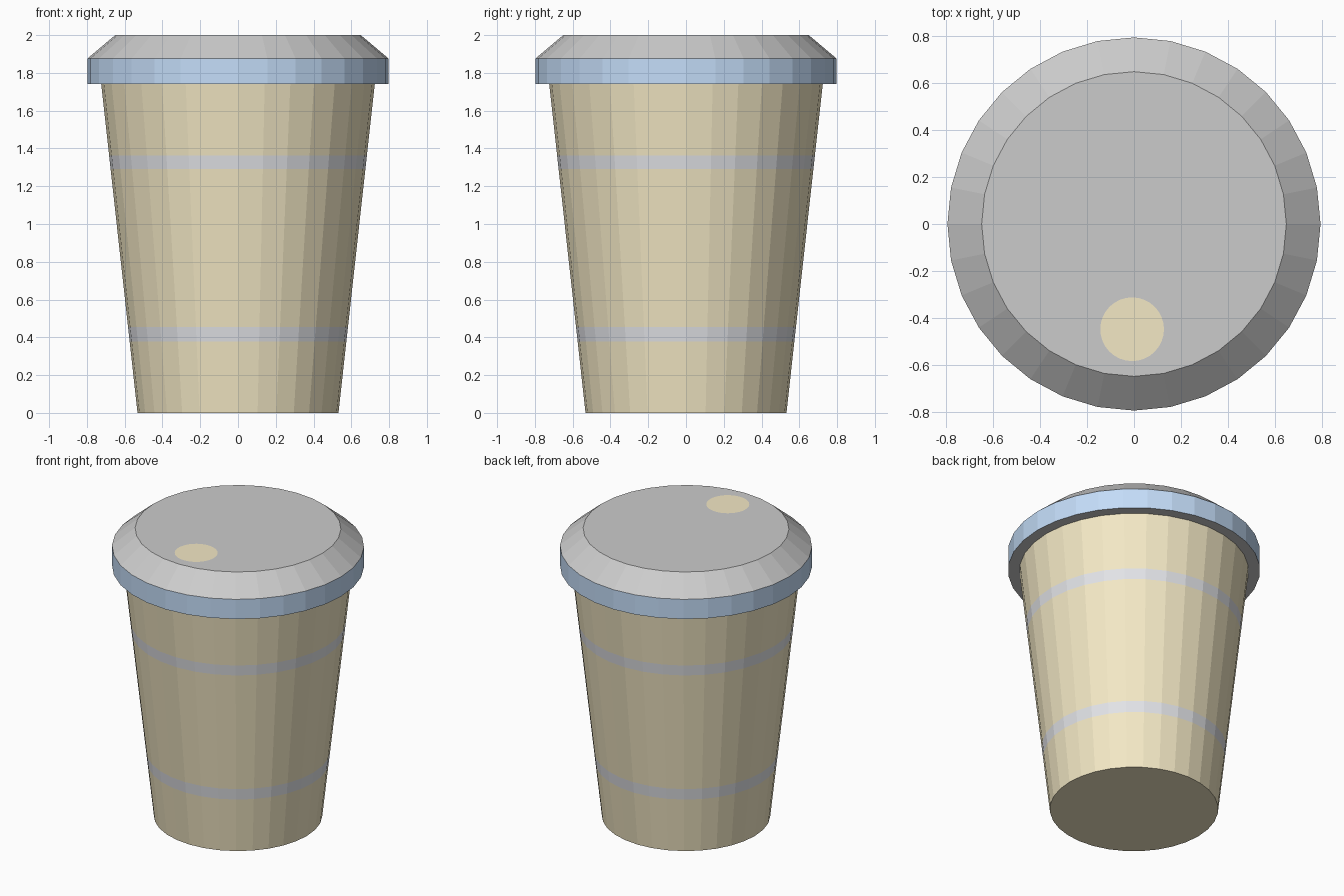
import bpy, bmesh
from math import sin, cos, tau

if "Cube" in bpy.data.objects:
    bpy.data.objects.remove(bpy.data.objects["Cube"])

SIDES = 32


def material(name, color):
    m = bpy.data.materials.new(name)
    m.diffuse_color = (*color, 1)
    m.use_nodes = True
    m.node_tree.nodes["Principled BSDF"].inputs["Base Color"].default_value = m.diffuse_color
    return m


kraft = material("kraft_tan", (0.90, 0.81, 0.56))
band = material("band_grey", (0.76, 0.77, 0.80))
blue = material("rim_blue", (0.55, 0.72, 0.94))
grey = material("lid_grey", (0.8, 0.8, 0.8))


def lathe(name, rings, strips, mats, cap_start=None, cap_end=None):
    """Rings are (radius, z, centre x, centre y); strips gives a material per gap."""
    bm = bmesh.new()
    loops = []
    for r, z, cx, cy in rings:
        loops.append([bm.verts.new((cx + r * cos(tau * i / SIDES),
                                    cy + r * sin(tau * i / SIDES), z))
                      for i in range(SIDES)])
    for a, b, mat in zip(loops, loops[1:], strips):
        for i in range(SIDES):
            j = (i + 1) % SIDES
            bm.faces.new((a[i], a[j], b[j], b[i])).material_index = mat
    if cap_start is not None:
        bm.faces.new(loops[0][::-1]).material_index = cap_start
    if cap_end is not None:
        bm.faces.new(loops[-1]).material_index = cap_end
    mesh = bpy.data.meshes.new(name)
    bm.to_mesh(mesh)
    bm.free()
    for m in mats:
        mesh.materials.append(m)
    obj = bpy.data.objects.new(name, mesh)
    bpy.context.collection.objects.link(obj)
    return obj


# Tapered cup with two flush printed bands
BOTTOM, TOP, HEIGHT = 0.532, 0.724, 1.74
levels = [0, 0.378, 0.455, 1.29, 1.363, HEIGHT]
cup = [(BOTTOM + (TOP - BOTTOM) * z / HEIGHT, z, 0, 0) for z in levels]
lathe("cup_body", cup, [0, 1, 0, 1, 0], [kraft, band], cap_start=0)

# Lid: underside, blue rim, sloped shoulder, flat top around the flush sip spot
lid = [(TOP, HEIGHT, 0, 0),
       (0.796, HEIGHT, 0, 0),
       (0.796, 1.877, 0, 0),
       (0.65, 2.0, 0, 0),
       (0.136, 2.0, -0.008, -0.449)]
lathe("lid", lid, [0, 1, 0, 0], [grey, blue, kraft], cap_end=2)
